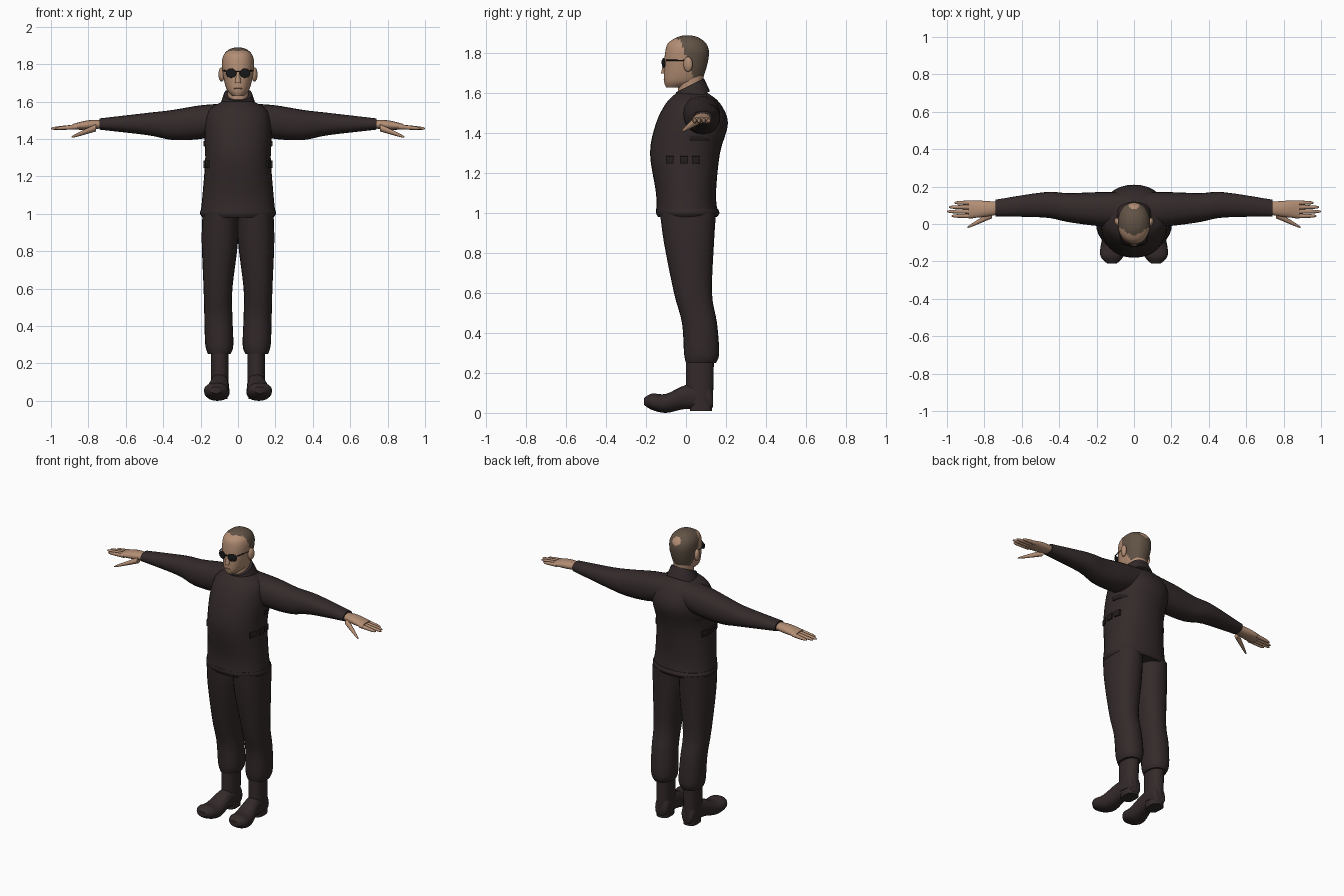
import bpy, bmesh, math
from mathutils import Vector

default_cube = bpy.data.objects.get("Cube")
if default_cube:
    bpy.data.objects.remove(default_cube, do_unlink=True)


def material(name, red, green, blue):
    mat = bpy.data.materials.new(name)
    mat.use_nodes = True
    mat.diffuse_color = (red, green, blue, 1)
    shader = mat.node_tree.nodes["Principled BSDF"]
    shader.inputs["Base Color"].default_value = mat.diffuse_color
    shader.inputs["Roughness"].default_value = 0.8
    return mat


CLOTH = material("dark brown cloth", .034, .023, .023)
SKIN = material("skin", .45, .27, .175)
HAIR = material("grey brown hair", .12, .085, .06)
BLACK = material("black glass", .01, .01, .01)
LIPS = material("lips", .27, .14, .1)
STRAP = material("dark strap", .018, .013, .013)


def smooth(obj):
    bpy.ops.object.select_all(action="DESELECT")
    obj.select_set(True)
    bpy.context.view_layer.objects.active = obj
    bpy.ops.object.shade_smooth_by_angle(angle=math.radians(45))


def spline(before, start, end, after, t):
    """Point on a smooth curve through start and end."""
    leave, arrive = (end - before) / 2, (after - start) / 2
    gap = end - start
    return (start + leave * t + (3 * gap - 2 * leave - arrive) * t ** 2
            + (leave + arrive - 2 * gap) * t ** 3)


def refine(rings, steps):
    """Add smooth in-between rings."""
    rings = [Vector(ring) for ring in rings]
    padded = [rings[0], *rings, rings[-1]]
    fine = []
    for window in zip(padded, padded[1:], padded[2:], padded[3:]):
        fine += [spline(*window, step / steps) for step in range(steps)]
    return fine + [rings[-1]]


def rounded(low, high, wave, power):
    """Superellipse coordinate between two limits."""
    reach = math.copysign(abs(wave) ** (2 / power), wave)
    return (low + high) / 2 + (high - low) / 2 * reach


def loft(name, axis, rings, mat, seg=24, steps=4, power=2.2, side=1, tilt=0):
    """Skin rings given as position along the axis and cross-section limits."""
    bm = bmesh.new()
    loops = []
    for along, left, right, low, high in refine(rings, steps):
        loop = []
        for k in range(seg):
            angle = math.tau * k / seg
            u = rounded(left, right, math.cos(angle), power)
            v = rounded(low, high, math.sin(angle), power)
            x, y, z = {"x": (along, u, v), "y": (u, along, v), "z": (u, v, along)}[axis]
            loop.append(bm.verts.new((x * side, y, z + tilt * y)))
        loops.append(loop)
    for lower, upper in zip(loops, loops[1:]):
        for k in range(seg):
            bm.faces.new((lower[k - 1], lower[k], upper[k], upper[k - 1]))
    bm.faces.new(loops[0])
    bm.faces.new(loops[-1])
    bmesh.ops.recalc_face_normals(bm, faces=bm.faces)
    mesh = bpy.data.meshes.new(name)
    bm.to_mesh(mesh)
    bm.free()
    mesh.materials.append(mat)
    obj = bpy.data.objects.new(name, mesh)
    bpy.context.collection.objects.link(obj)
    smooth(obj)
    return obj


def centred(name, rings, mat, **options):
    """Upright loft from height, half width, front and back."""
    full = [(z, -half, half, front, back) for z, half, front, back in rings]
    return loft(name, "z", full, mat, **options)


def rod(name, axis, start, end, thick, thin, mat, side=1):
    """Tapered round rod with a blunt tip."""
    start, end = Vector(start), Vector(end)
    main = "xyz".index(axis)
    rings = []
    for t, radius in ((0, thick), (.8, thin), (1, thin / 3)):
        point = list(start.lerp(end, t))
        along = point.pop(main)
        u, v = point
        rings.append((along, u - radius, u + radius, v - radius, v + radius))
    loft(name, axis, rings, mat, seg=12, power=2, side=side)


def ellipsoid(name, centre, radii, mat, turn=0):
    bpy.ops.mesh.primitive_uv_sphere_add(segments=20, ring_count=12, radius=1,
                                         location=centre, rotation=(0, 0, turn))
    obj = bpy.context.object
    obj.name = name
    obj.scale = radii
    obj.data.materials.append(mat)
    smooth(obj)


# Jacket body, hem and stand-up collar
centred("jacket", [
    (1, .2, -.15, .16), (1.1, .19, -.15, .15), (1.3, .175, -.18, .17),
    (1.45, .18, -.15, .21), (1.55, .16, -.1, .17), (1.6, .085, -.05, .11)],
    CLOTH, seg=32)
centred("jacket_hem", [(.98, .19, -.14, .155), (1, .203, -.15, .167),
                       (1.02, .2, -.15, .16)], CLOTH, seg=32)
centred("collar", [(1.55, .1, -.06, .12), (1.63, .075, -.05, .09)], CLOTH, tilt=.5)

# Neck and head
centred("neck", [(1.57, .057, -.04, .08), (1.7, .057, -.04, .09)], SKIN)
head = centred("head", [
    (1.63, .03, -.1, 0), (1.66, .058, -.11, .07), (1.72, .076, -.11, .1),
    (1.8, .086, -.105, .115), (1.85, .076, -.09, .1), (1.88, .045, -.045, .06),
    (1.89, .01, -.01, .02)], SKIN, seg=56, steps=8)

# Receding hair with a centre peak and a bald crown patch
head.data.materials.append(HAIR)
crown = Vector((0, .09, 1.84))
for face in head.data.polygons:
    x, y, z = face.center
    back = y > .03 - .35 * (z - 1.7) and z > 1.68
    peak = abs(x) < .05 and z > 1.86 and y > abs(x) / 2 - .065
    bald = (face.center - crown).length < .03
    face.material_index = int((back or peak) and not bald)

# Nose, mouth and glasses bridge
centred("nose", [(1.77, .008, -.11, -.09), (1.7, .016, -.125, -.09)], SKIN, seg=12)
ellipsoid("mouth", (0, -.1, 1.67), (.026, .013, .005), LIPS)
rod("glasses_bridge", "x", (-.015, -.12, 1.76), (.015, -.12, 1.76), .003, .003, BLACK)


def strap(name, front, back, low, high, side):
    """Flat strap following the side of the jacket."""
    rings = []
    for step in range(4):
        y = front + (back - front) * step / 3
        x = .176 * (1 - abs(y / .18) ** 2.2) ** (1 / 2.2)
        rings.append((y, x - .01, x + .009, low, high))
    loft(name, "y", rings, STRAP, seg=12, steps=1, power=6, side=side)


for label, side in (("left", 1), ("right", -1)):
    # Ear and sunglasses
    ellipsoid(label + "_ear", (.088 * side, .01, 1.745), (.016, .024, .038),
              SKIN, turn=-.3 * side)
    ellipsoid(label + "_lens", (.037 * side, -.112, 1.752), (.03, .004, .025),
              BLACK, turn=.3 * side)
    rod(label + "_glasses_arm", "y", (.066, -.1, 1.765), (.086, .01, 1.765),
        .003, .003, BLACK, side)

    # Sleeve
    loft(label + "_sleeve", "x", [
        (.06, -.02, .17, 1.43, 1.59), (.2, -.01, .17, 1.4, 1.58),
        (.35, .01, .165, 1.395, 1.555), (.48, .035, .17, 1.42, 1.54),
        (.74, .04, .13, 1.45, 1.51)], CLOTH, side=side)

    # Hand: palm, thumb and four fingers
    loft(label + "_palm", "x", [
        (.7, .055, .115, 1.46, 1.5), (.8, .038, .124, 1.45, 1.5),
        (.885, .03, .125, 1.45, 1.48)], SKIN, side=side)
    rod(label + "_thumb", "x", (.76, .05, 1.46), (.89, -.018, 1.41),
        .02, .009, SKIN, side)
    reaches = {"index": .975, "middle": 1, "ring": .99, "little": .96}
    for order, (finger, reach) in enumerate(reaches.items()):
        y = .043 + .0235 * order
        rod(f"{label}_{finger}_finger", "x", (.86, y, 1.465), (reach, y, 1.456),
            .013, .009, SKIN, side)

    # Trouser leg with gathered cuff
    loft(label + "_trouser_leg", "z", [
        (1, 0, .19, -.13, .15), (.85, 0, .194, -.11, .14),
        (.6, .03, .184, -.06, .13), (.45, .03, .18, -.02, .155),
        (.3, .025, .175, -.01, .166), (.25, .04, .16, 0, .15)], CLOTH, side=side)

    # Boot: shaft, foot and heel block
    loft(label + "_boot_shaft", "z", [
        (.28, .05, .145, 0, .14), (.05, .05, .145, 0, .135)], CLOTH, side=side)
    loft(label + "_boot_foot", "y", [
        (.134, .07, .13, .03, .08), (.11, .05, .14, .01, .15),
        (0, .05, .15, .02, .14), (-.1, .045, .175, 0, .095),
        (-.17, .055, .18, .015, .097), (-.21, .09, .145, .04, .075)],
        CLOTH, side=side)
    loft(label + "_boot_heel", "z", [
        (.06, .055, .14, .02, .13), (.01, .055, .14, .02, .13)],
        CLOTH, power=3, side=side)

    # Side straps
    for order, front in enumerate((-.1, -.03, .03)):
        strap(f"{label}_waist_strap_{order}", front, front + .04, 1.245, 1.285, side)
    strap(label + "_chest_strap", .02, .16, 1.36, 1.39, side)
